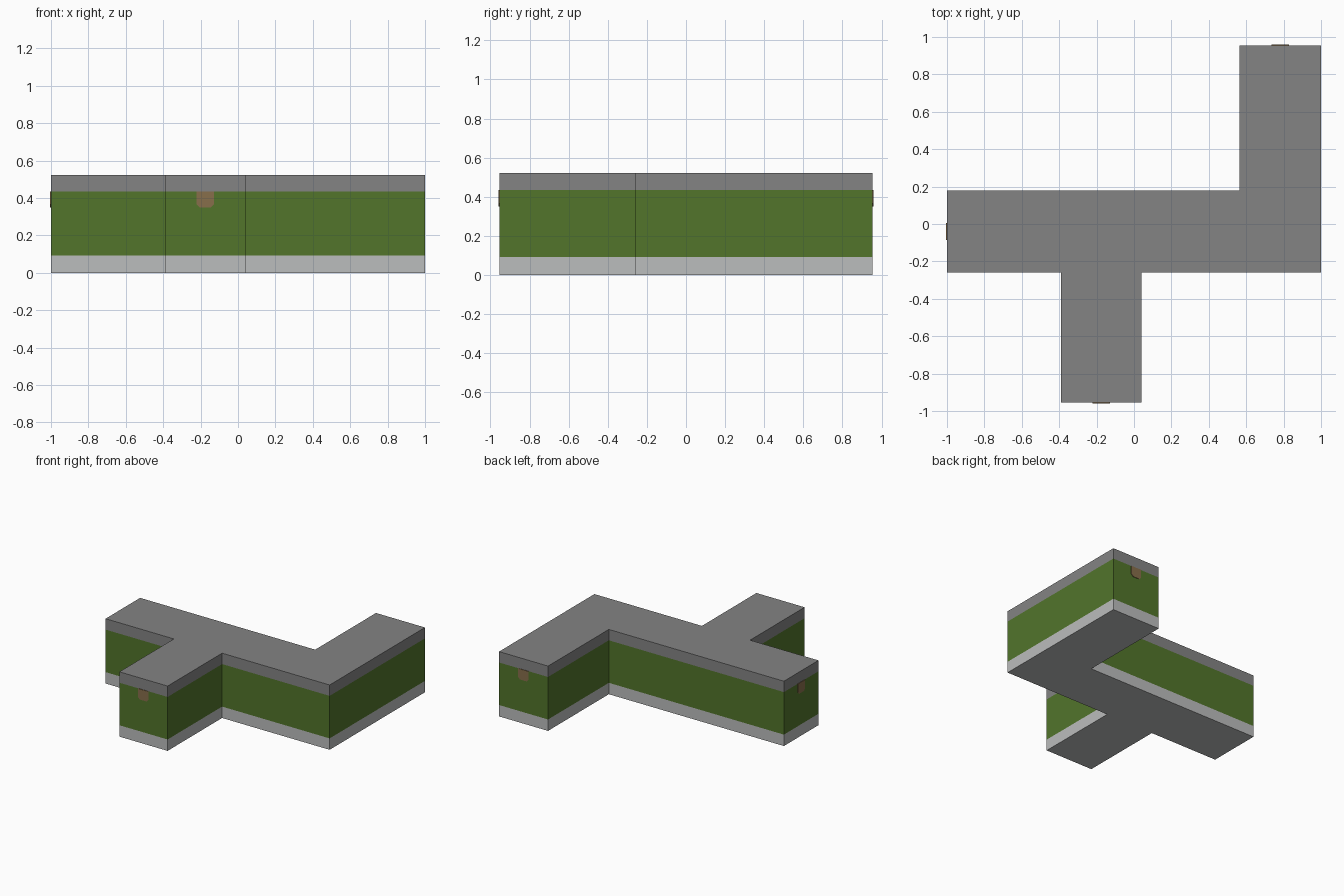
import bpy, bmesh
from math import pi
from mathutils import Matrix

cube = bpy.data.objects.get("Cube")
if cube:
    bpy.data.objects.remove(cube, do_unlink=True)


def material(name, r, g, b):
    mat = bpy.data.materials.new(name)
    mat.use_nodes = True
    mat.diffuse_color = (r, g, b, 1)
    mat.node_tree.nodes["Principled BSDF"].inputs["Base Color"].default_value = (r, g, b, 1)
    return mat


PALE = material("pale_grey", 0.50, 0.51, 0.51)
GREEN = material("green", 0.084, 0.178, 0.024)
GREY = material("mid_grey", 0.23, 0.23, 0.23)
BROWN = material("brown", 0.242, 0.156, 0.07)


def add_object(name, bm, mats):
    bmesh.ops.recalc_face_normals(bm, faces=bm.faces)
    mesh = bpy.data.meshes.new(name)
    bm.to_mesh(mesh)
    bm.free()
    for mat in mats:
        mesh.materials.append(mat)
    obj = bpy.data.objects.new(name, mesh)
    bpy.context.collection.objects.link(obj)
    return obj


def extrude_up(bm, face, height):
    top = bmesh.ops.extrude_face_region(bm, geom=[face])["geom"]
    bmesh.ops.translate(bm, vec=(0, 0, height),
                        verts=[v for v in top if isinstance(v, bmesh.types.BMVert)])
    return next(f for f in top if isinstance(f, bmesh.types.BMFace))


# Branching block: one footprint raised through three bands of colour
footprint = [(-1, -.26), (-.39, -.26), (-.39, -.955), (.04, -.955), (.04, -.26),
             (1, -.26), (1, .955), (.563, .955), (.563, .18), (-1, .18)]
levels = [0, 0.092, 0.435, 0.523]
bm = bmesh.new()
base = bm.faces.new([bm.verts.new((x, y, 0)) for x, y in footprint])
# The first face is kept as the underside by extruding a closed wall ring per band
ring = list(base.verts)
for band, z in enumerate(levels[1:]):
    upper = [bm.verts.new((v.co.x, v.co.y, z)) for v in ring]
    for i in range(len(ring)):
        j = (i + 1) % len(ring)
        wall = bm.faces.new((ring[i], ring[j], upper[j], upper[i]))
        wall.material_index = band
    ring = upper
bm.faces.new(ring).material_index = 2
add_object("branching_block", bm, [PALE, GREEN, GREY])


# Thin brown plates with clipped lower corners, one on each arm end
def end_plate(name, x, y, turn):
    w, c, low, high = 0.046, 0.016, 0.35, levels[2]
    outline = [(-w, low + c), (c - w, low), (w - c, low), (w, low + c), (w, high), (-w, high)]
    bm = bmesh.new()
    face = bm.faces.new([bm.verts.new((u, v, 0)) for u, v in outline])
    extrude_up(bm, face, 0.004)
    # Stand the plate upright facing the front, then turn it to its arm end
    bmesh.ops.transform(bm, verts=bm.verts,
                        matrix=Matrix.Translation((x, y, 0))
                        @ Matrix.Rotation(turn, 4, 'Z') @ Matrix.Rotation(pi / 2, 4, 'X'))
    add_object(name, bm, [BROWN])


end_plate("front_end_plate", -0.175, -0.955, 0)
end_plate("back_end_plate", 0.782, 0.955, pi)
end_plate("right_end_plate", -1, -0.04, -pi / 2)
